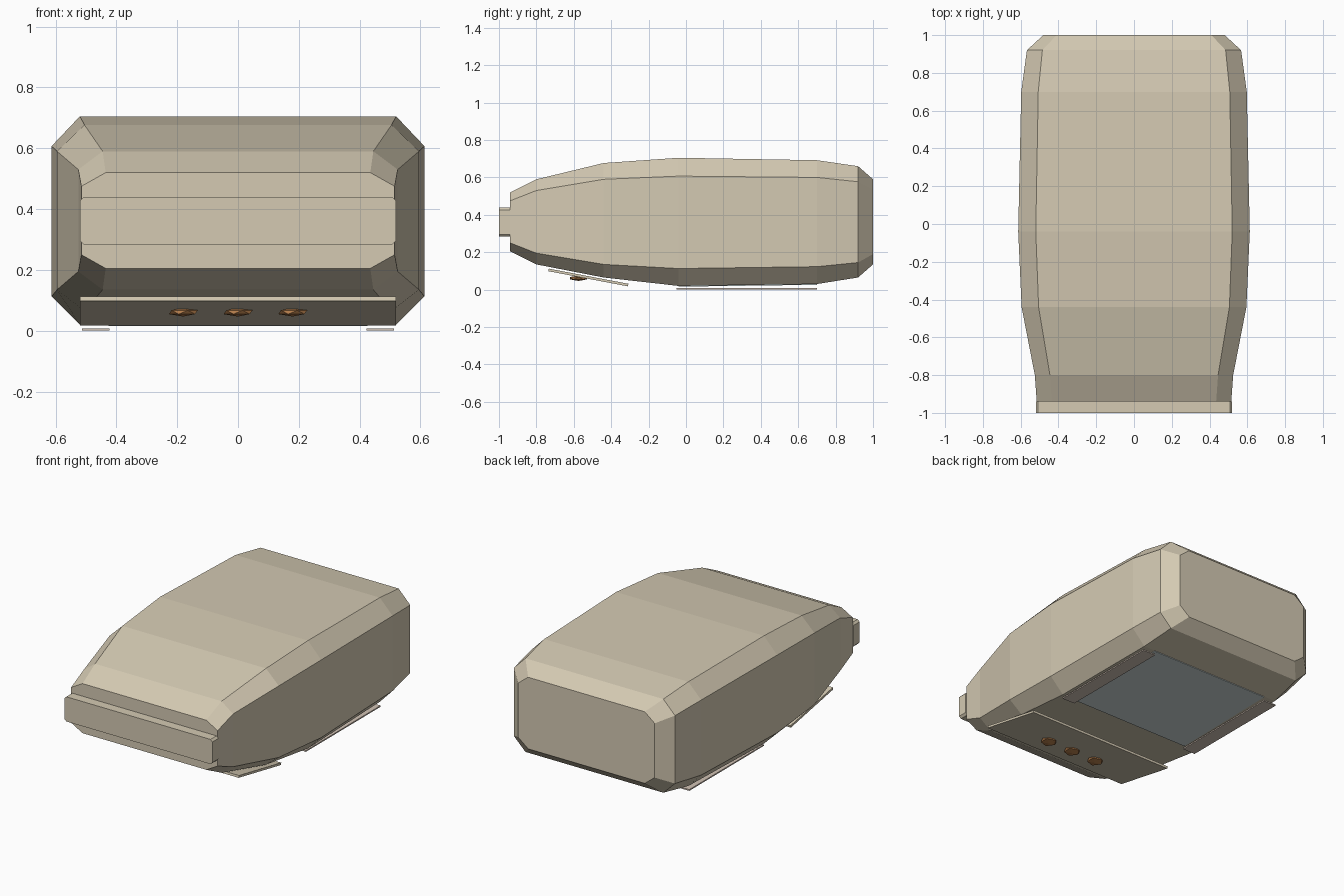
import bpy, bmesh
from mathutils import Matrix, Vector

cube = bpy.data.objects.get("Cube")
if cube:
    bpy.data.objects.remove(cube, do_unlink=True)


def material(name, rgb):
    m = bpy.data.materials.new(name)
    m.use_nodes = True
    m.diffuse_color = (*rgb, 1)
    m.node_tree.nodes["Principled BSDF"].inputs["Base Color"].default_value = (*rgb, 1)
    return m


cream = material("cream", (0.66, 0.59, 0.45))
taupe = material("taupe", (0.64, 0.54, 0.46))
pale_blue = material("pale_blue_grey", (0.60, 0.69, 0.69))
brown = material("brown", (0.44, 0.20, 0.07))


def finish(name, bm, mat):
    bmesh.ops.recalc_face_normals(bm, faces=bm.faces)
    mesh = bpy.data.meshes.new(name)
    bm.to_mesh(mesh)
    bm.free()
    mesh.materials.append(mat)
    obj = bpy.data.objects.new(name, mesh)
    bpy.context.collection.objects.link(obj)
    return obj


def loft(name, rings, mat):
    """Skin a run of matching closed rings and cap both ends."""
    bm = bmesh.new()
    loops = [[bm.verts.new(p) for p in ring] for ring in rings]
    n = len(loops[0])
    for a, b in zip(loops, loops[1:]):
        for i in range(n):
            j = (i + 1) % n
            bm.faces.new((a[i], a[j], b[j], b[i]))
    bm.faces.new(loops[0])
    bm.faces.new(loops[-1])
    return finish(name, bm, mat)


def octagon(y, half, inner, bottom, low, high, top):
    right = [(inner, bottom), (half, low), (half, high), (inner, top)]
    left = [(-x, z) for x, z in reversed(right)]
    return [(x, y, z) for x, z in right + left]


def box(name, centre, size, mat, tilt=0):
    bm = bmesh.new()
    bmesh.ops.create_cube(bm, size=1, matrix=Matrix.Diagonal((*size, 1)))
    obj = finish(name, bm, mat)
    obj.location = centre
    obj.rotation_euler.x = tilt
    return obj


# Main shell: y, half width, flat half width, bottom, low edge, high edge, top
stations = [
    (-0.94, 0.515, 0.435, 0.205, 0.25, 0.475, 0.52),
    (-0.80, 0.525, 0.445, 0.135, 0.195, 0.53, 0.59),
    (-0.44, 0.595, 0.505, 0.065, 0.135, 0.59, 0.677),
    (-0.04, 0.613, 0.52, 0.02, 0.113, 0.607, 0.705),
    (0.70, 0.597, 0.507, 0.03, 0.123, 0.60, 0.692),
    (0.92, 0.567, 0.485, 0.065, 0.145, 0.577, 0.66),
    (1.00, 0.48, 0.41, 0.135, 0.19, 0.535, 0.59),
]
loft("shell", [octagon(*s) for s in stations], cream)

# Front bumper bar with clipped corners
loft("front_bar", [octagon(y, 0.52, 0.507, 0.283, 0.296, 0.427, 0.44)
                   for y in (-1.0, -0.94)], cream)

# Sloping control plate under the nose
tilt = -0.188
box("control_plate", (0, -0.522, 0.065), (1.04, 0.433, 0.014), cream, tilt)

# Faceted buttons on the control plate
for side, x in (("right", -0.18), ("middle", 0), ("left", 0.18)):
    bm = bmesh.new()
    bmesh.ops.create_icosphere(bm, subdivisions=1, radius=0.053)
    bmesh.ops.scale(bm, vec=Vector((1, 1, 0.27)), verts=bm.verts)
    button = finish(side + "_button", bm, brown)
    button.location = (x, -0.575, 0.061)

# Underside hatch, following the belly slope
loft("belly_hatch", [[(x, y, z - d) for x, d in
                      ((-0.425, 0), (0.425, 0), (0.425, 0.004), (-0.425, 0.004))]
                     for y, z in ((-0.04, 0.02), (0.70, 0.03))], pale_blue)

# Flat skids either side of the hatch
for side, x in (("right", -0.468), ("left", 0.468)):
    box(side + "_skid", (x, 0.325, 0.004), (0.09, 0.75, 0.008), taupe)
